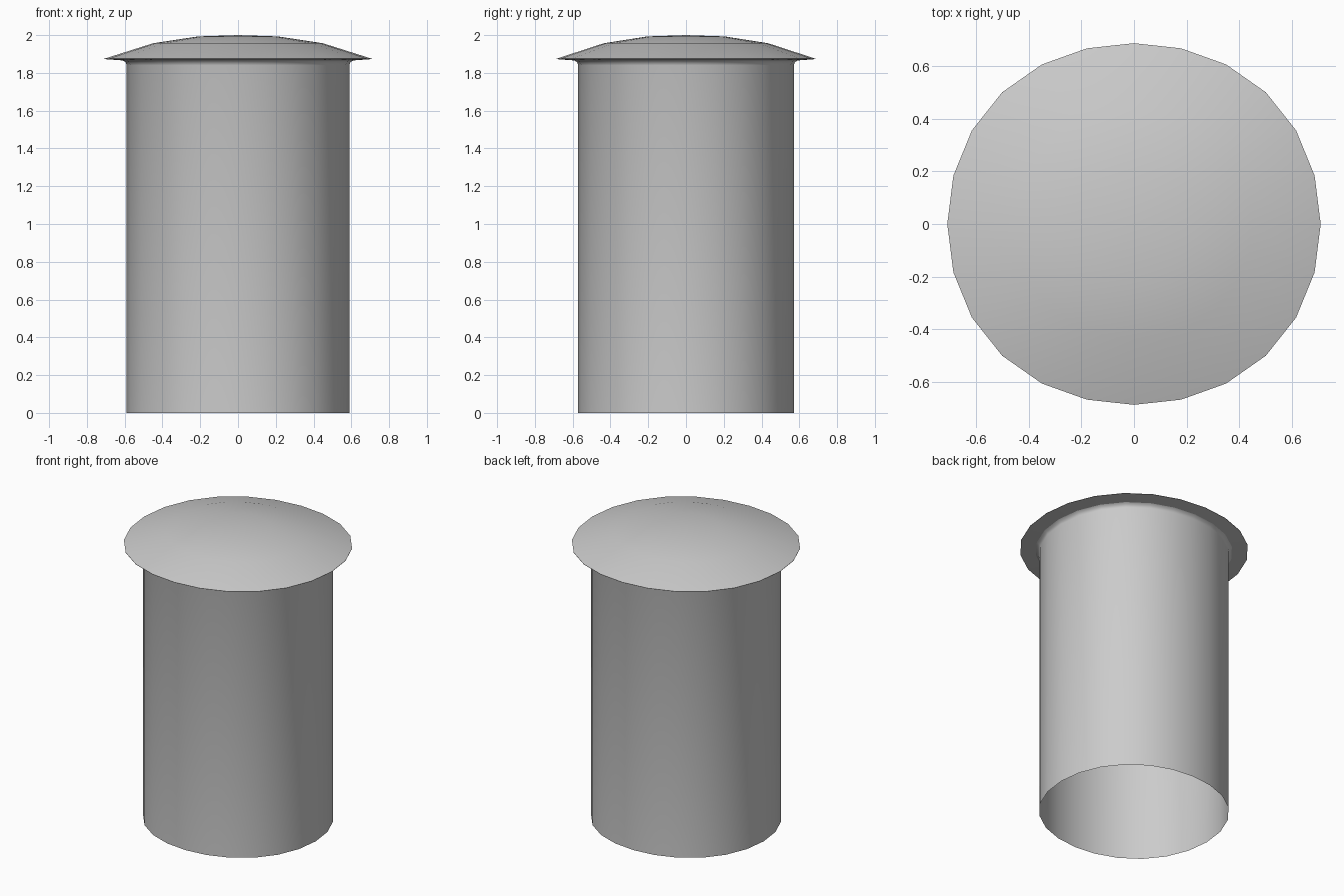
import bpy, bmesh
from math import cos, sin, pi, radians

if "Cube" in bpy.data.objects:
    bpy.data.objects.remove(bpy.data.objects["Cube"])

SIDES = 24


def squash(a):
    # slightly squared oval outline, relative to the unit circle
    return 1.0 + 0.016 * cos(2 * a) - 0.007 * cos(4 * a)


def lathe(name, profile):
    """Revolve (radius, z) points; a radius of 0 becomes a single pole."""
    bm = bmesh.new()
    rings = []
    for r, z in profile:
        if r == 0:
            rings.append([bm.verts.new((0, 0, z))] * SIDES)
            continue
        ring = []
        for i in range(SIDES):
            a = 2 * pi * i / SIDES
            k = r * squash(a)
            ring.append(bm.verts.new((k * cos(a), k * sin(a), z)))
        rings.append(ring)
    for low, high in zip(rings, rings[1:]):
        for i in range(SIDES):
            j = (i + 1) % SIDES
            quad = [low[i], low[j], high[j], high[i]]
            bm.faces.new(list(dict.fromkeys(quad)))
    mesh = bpy.data.meshes.new(name)
    bm.to_mesh(mesh)
    bm.free()
    obj = bpy.data.objects.new(name, mesh)
    bpy.context.collection.objects.link(obj)
    bpy.context.view_layer.objects.active = obj
    obj.select_set(True)
    bpy.ops.object.shade_smooth_by_angle(angle=radians(40))
    obj.select_set(False)
    return obj


# Open-bottomed tube with a small flare under the rim
lathe("tube_body", [(0.584, 0), (0.584, 1.84), (0.59, 1.857), (0.605, 1.866)])

# Thin overhanging rim and shallow domed lid
lathe("domed_cap", [(0.605, 1.866), (0.702, 1.873), (0.702, 1.875),
                    (0.445, 1.957), (0.21, 1.993), (0, 2.0)])
